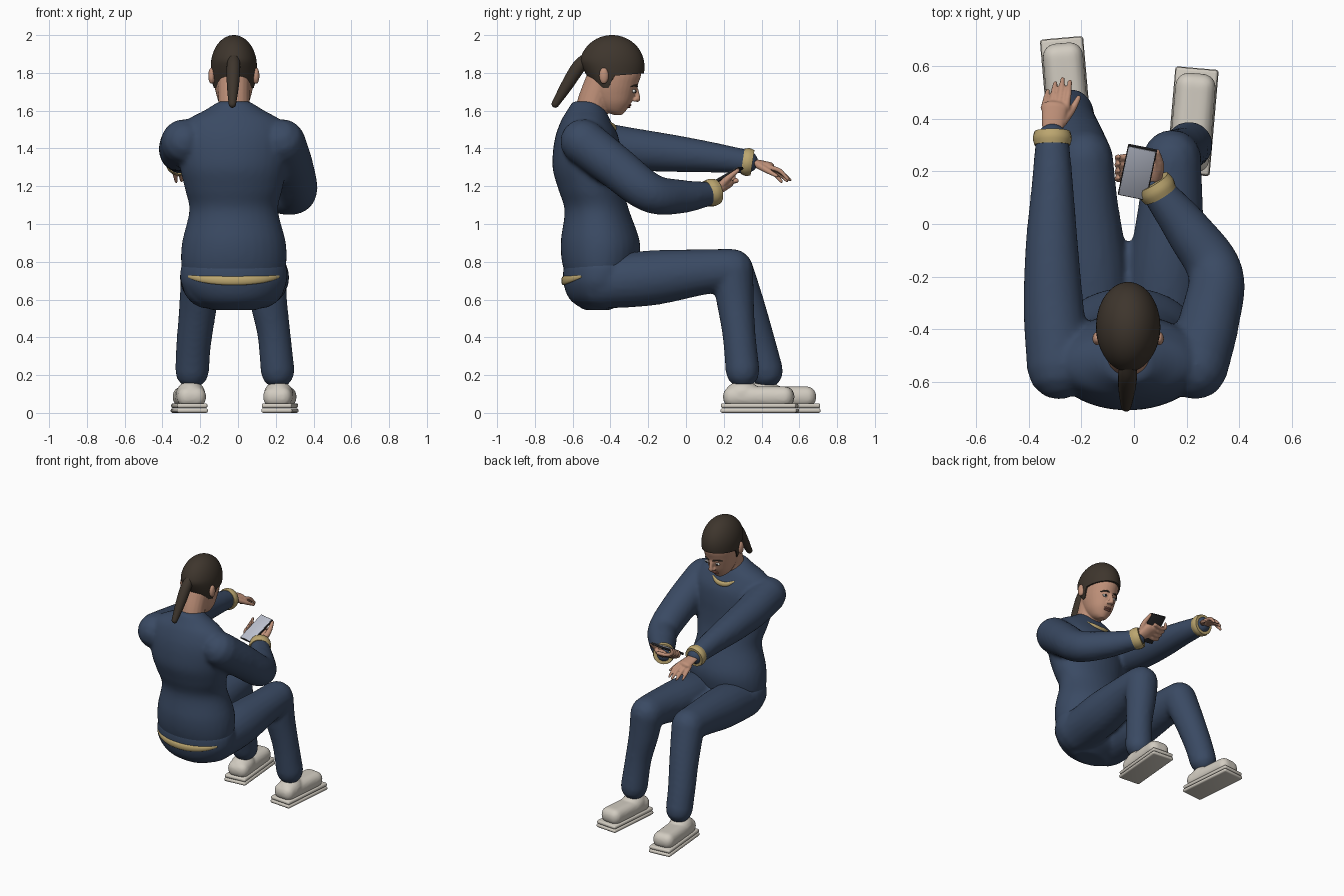
import bpy, bmesh, math
from mathutils import Vector, Matrix

if "Cube" in bpy.data.objects:
    bpy.data.objects.remove(bpy.data.objects["Cube"])

CX = -0.022  # body centre line


def material(name, rgb):
    m = bpy.data.materials.new(name)
    m.diffuse_color = (*rgb, 1)
    m.use_nodes = True
    m.node_tree.nodes["Principled BSDF"].inputs["Base Color"].default_value = m.diffuse_color
    return m


NAVY = material("navy_cloth", (0.042, 0.068, 0.125))
GOLD = material("gold_trim", (0.50, 0.38, 0.16))
SKIN = material("skin", (0.52, 0.28, 0.19))
HAIR = material("brown_hair", (0.048, 0.036, 0.026))
SHOE = material("off_white", (0.64, 0.60, 0.53))
DARK = material("dark_plastic", (0.02, 0.02, 0.022))
GLASS = material("screen_glass", (0.50, 0.53, 0.62))
WHITE = material("eye_white", (0.75, 0.75, 0.72))
LIP = material("lip", (0.38, 0.15, 0.11))


def finish(bm, name, mat, voxel=0, smooth=6, angle=50):
    bmesh.ops.recalc_face_normals(bm, faces=bm.faces)
    me = bpy.data.meshes.new(name)
    bm.to_mesh(me)
    bm.free()
    ob = bpy.data.objects.new(name, me)
    bpy.context.collection.objects.link(ob)
    me.materials.append(mat)
    bpy.ops.object.select_all(action='DESELECT')
    ob.select_set(True)
    bpy.context.view_layer.objects.active = ob
    bpy.ops.object.shade_smooth_by_angle(angle=math.radians(angle))
    if voxel:  # fuse overlapping volumes into one soft skin
        r = ob.modifiers.new("fuse", 'REMESH')
        r.mode, r.voxel_size, r.use_smooth_shade = 'VOXEL', voxel, True
        s = ob.modifiers.new("soften", 'SMOOTH')
        s.factor, s.iterations = 0.5, smooth
    return ob


def skin_rings(bm, rings, n=24):
    """Rings of (centre, u, v) joined into a closed skin."""
    loops = []
    for c, u, v in rings:
        loops.append([bm.verts.new(c + u * math.cos(a) + v * math.sin(a))
                      for a in (2 * math.pi * k / n for k in range(n))])
    for a, b in zip(loops, loops[1:]):
        for k in range(n):
            bm.faces.new((a[k], a[(k + 1) % n], b[(k + 1) % n], b[k]))
    bm.faces.new(loops[0])
    bm.faces.new(loops[-1])


def spline(pts, steps):
    """Catmull-Rom through tuples of any length."""
    p = [Vector(q) for q in pts]
    p = [2 * p[0] - p[1]] + p + [2 * p[-1] - p[-2]]
    out = []
    for i in range(1, len(p) - 2):
        a, b, c, d = p[i - 1:i + 3]
        for s in range(steps):
            t = s / steps
            out.append(0.5 * (2 * b + (c - a) * t + (2 * a - 5 * b + 4 * c - d) * t * t
                              + (3 * b - a - 3 * c + d) * t ** 3))
    return out + [p[-2]]


def levels(bm, rows, steps=5, n=32):
    """Horizontal cross-sections given as (z, x0, x1, y0, y1)."""
    skin_rings(bm, [(Vector(((a + b) / 2, (c + d) / 2, z)), Vector(((b - a) / 2, 0, 0)),
                     Vector((0, (d - c) / 2, 0))) for z, a, b, c, d in spline(rows, steps)], n)


def tube(bm, pts, side=(1, 0, 0), flat=1.0, steps=6, n=20, round_ends=True):
    """Tube through (x, y, z, radius); flat squashes it across the side axis."""
    s = spline([tuple(p) for p in pts], steps)
    pos = [Vector(q[:3]) for q in s]
    rings = []
    for i, q in enumerate(s):
        t = (pos[min(i + 1, len(s) - 1)] - pos[max(i - 1, 0)]).normalized()
        u = (Vector(side) - t * t.dot(Vector(side))).normalized()
        rings.append((pos[i], u * q[3], t.cross(u) * q[3] * flat))
    if round_ends:
        for end, sign in ((0, -1), (-1, 1)):
            c, u, v = rings[end]
            t = u.cross(v).normalized() * sign * min(u.length, v.length)
            caps = [(c + t * math.sin(a), u * math.cos(a), v * math.cos(a)) for a in (0.5, 1.0, 1.45)]
            rings = rings + caps if sign > 0 else caps[::-1] + rings
    skin_rings(bm, rings, n)


def ball(bm, c, size, segs=24):
    bmesh.ops.create_uvsphere(bm, u_segments=segs, v_segments=segs // 2, radius=1,
                              matrix=Matrix.Translation(c) @ Matrix.Diagonal((*size, 1)))


def rounded_box(bm, mat, size, bevel, segs=4):
    g = bmesh.ops.create_cube(bm, size=1, matrix=mat @ Matrix.Diagonal((*size, 1)))
    edges = list({e for v in g['verts'] for e in v.link_edges})
    bmesh.ops.bevel(bm, geom=edges, offset=bevel, segments=segs, affect='EDGES', profile=0.5)


# sweater: torso and both sleeves fused
bm = bmesh.new()
levels(bm, [(.70, -.285, .24, -.63, -.28), (.80, -.302, .257, -.657, -.25), (.91, -.295, .252, -.663, -.245),
            (1.07, -.258, .213, -.643, -.30), (1.18, -.28, .235, -.675, -.33), (1.285, -.305, .255, -.705, -.34),
            (1.38, -.315, .27, -.705, -.345), (1.47, -.31, .27, -.69, -.36), (1.55, -.27, .225, -.66, -.40),
            (1.60, -.18, .14, -.63, -.425), (1.65, -.10, .06, -.60, -.46)])
tube(bm, [(-.285, -.545, 1.435, .122), (-.305, -.32, 1.40, .115), (-.312, -.08, 1.375, .10),
          (-.31, .12, 1.355, .082), (-.31, .32, 1.33, .064)])
tube(bm, [(.235, -.545, 1.435, .122), (.285, -.37, 1.30, .115), (.31, -.19, 1.165, .105),
          (.21, -.03, 1.145, .09), (.09, .125, 1.16, .064)], side=(0, 0, 1))
finish(bm, "sweater", NAVY, 0.014)

# trousers: seat, thighs and shins fused
bm = bmesh.new()
levels(bm, [(.545, -.14, .10, -.54, -.40), (.60, -.24, .20, -.615, -.30), (.68, -.30, .255, -.648, -.26),
            (.76, -.305, .26, -.65, -.25), (.80, -.29, .245, -.64, -.26)])
tube(bm, [(.11, -.45, .69, .14), (.125, -.18, .715, .146), (.14, .08, .745, .122), (.143, .245, .757, .112)])
tube(bm, [(.143, .245, .757, .112), (.16, .26, .60, .10), (.19, .28, .42, .088), (.21, .30, .22, .09)])
tube(bm, [(-.155, -.45, .69, .14), (-.165, -.18, .715, .143), (-.183, .08, .745, .122), (-.19, .245, .757, .112)])
tube(bm, [(-.19, .245, .757, .112), (-.212, .32, .56, .10), (-.235, .385, .36, .092), (-.243, .425, .22, .09)])
finish(bm, "trousers", NAVY, 0.014)

# shoes: layered sole and rounded upper
for label, x, y, yaw in (("right", .222, .39, -5), ("left", -.258, .505, 5)):
    base = Matrix.Translation((x, y, 0)) @ Matrix.Rotation(math.radians(yaw), 4, 'Z')
    bm = bmesh.new()
    for z, w, l, h in ((.012, .165, .405, .024), (.038, .16, .40, .026)):
        rounded_box(bm, base @ Matrix.Translation((0, 0, z)), (w, l, h), .011, 3)
    finish(bm, label + "_sole", SHOE)
    bm = bmesh.new()
    rounded_box(bm, base @ Matrix.Translation((0, -.005, .085)), (.153, .375, .11), .05, 6)
    ball(bm, base @ Vector((0, -.09, .10)), (.078, .095, .07))
    finish(bm, label + "_shoe_upper", SHOE, 0.009, 3)

# gold cuffs, back waist strip and collar
for label, a, b, r in (("left", (-.31, .30, 1.332), (-.31, .352, 1.324), .068),
                       ("right", (.10, .11, 1.16), (.07, .16, 1.172), .068)):
    bm = bmesh.new()
    mid = [(p + q) / 2 for p, q in zip(a, b)]
    tube(bm, [(*a, r), (*mid, r + .006), (*b, r)], side=(0, 0, 1), round_ends=False, steps=3)
    finish(bm, label + "_cuff", GOLD)
bm = bmesh.new()
arc = []
for k in range(11):
    s = k / 5 - 1
    a = math.radians(-90 + 58 * s)
    arc.append((CX + .282 * math.cos(a), -.452 + .196 * math.sin(a), .70 + .022 * s * s, .024 - .017 * s * s))
tube(bm, arc, side=(0, 0, 1), flat=0.5, steps=2)
finish(bm, "waist_strip", GOLD)
bm = bmesh.new()
tube(bm, [(CX - .085, -.405, 1.535, .008), (CX - .045, -.385, 1.515, .016), (CX, -.38, 1.508, .018),
          (CX + .045, -.385, 1.515, .016), (CX + .085, -.405, 1.535, .008)], side=(0, 0, 1), flat=0.7)
finish(bm, "collar", GOLD)

# head: neck, face, nose, chin and ears fused
bm = bmesh.new()
tube(bm, [(CX, -.51, 1.55, .088), (CX, -.49, 1.65, .083), (CX, -.45, 1.75, .085)])
levels(bm, [(.0 + 1.578, CX - .022, CX + .022, -.385, -.338), (1.60, CX - .052, CX + .052, -.44, -.318),
            (1.64, CX - .078, CX + .078, -.48, -.290), (1.69, CX - .094, CX + .094, -.51, -.270),
            (1.74, CX - .104, CX + .104, -.52, -.254), (1.80, CX - .108, CX + .108, -.52, -.236),
            (1.88, CX - .10, CX + .10, -.51, -.245)])
tube(bm, [(CX, -.266, 1.725, .009), (CX, -.258, 1.69, .012), (CX, -.258, 1.662, .017)], steps=4)
for s in (-1, 1):
    ball(bm, (CX + s * .014, -.272, 1.657), (.011, .014, .010))
    ball(bm, (CX + s * .118, -.435, 1.785), (.018, .026, .045))
finish(bm, "head", SKIN, 0.006, 3)

# eyes, brows and lips
for s, label in ((-1, "left"), (1, "right")):
    x = CX + s * .042
    for name, mat, c, size in (("eye", WHITE, (x, -.276, 1.703), (.018, .010, .009)),
                               ("iris", DARK, (x, -.268, 1.702), (.008, .005, .008))):
        bm = bmesh.new()
        ball(bm, c, size, 16)
        finish(bm, label + "_" + name, mat)
    bm = bmesh.new()
    tube(bm, [(CX + s * .018, -.257, 1.728, .004), (CX + s * .045, -.266, 1.734, .005),
              (CX + s * .07, -.291, 1.727, .003)], side=(0, 0, 1), n=8)
    finish(bm, label + "_brow", HAIR)
bm = bmesh.new()
for z, y in ((1.630, -.298), (1.620, -.304)):
    ball(bm, (CX, y, z), (.028, .010, .006), 16)
finish(bm, "lips", LIP)

# hair cap: an egg whose lower side is cut along the hairline
HAIRLINE = [(-.60, 1.765), (-.50, 1.745), (-.45, 1.72), (-.41, 1.72), (-.38, 1.785), (-.20, 1.80)]


def hairline(y):
    for (a, za), (b, zb) in zip(HAIRLINE, HAIRLINE[1:]):
        if y <= b:
            return za + (zb - za) * max(0, (y - a) / (b - a))
    return HAIRLINE[-1][1]


bm = bmesh.new()
ball(bm, (0, 0, 0), (1, 1, 1), 64)
for v in bm.verts:
    z = v.co.z * (.165 if v.co.z > 0 else .25)
    y = -.392 + v.co.y * .172
    if z < .03 and v.co.y < 0:
        y -= (.03 - z) * v.co.y * .45
    v.co = (CX + v.co.x * .122, y, max(1.835 + z, hairline(y)))
finish(bm, "hair_cap", HAIR)
bm = bmesh.new()
tube(bm, [(CX, -.52, 1.885, .028), (CX - .002, -.57, 1.83, .036), (CX - .005, -.63, 1.735, .032),
          (CX - .008, -.692, 1.635, .02)])
finish(bm, "ponytail", HAIR)

# left hand: reaching forward with drooping fingers
bm = bmesh.new()
tube(bm, [(-.31, .33, 1.328, .036), (-.308, .38, 1.322, .042), (-.30, .445, 1.305, .05)], flat=0.45)
for k, reach in enumerate((.055, .085, .10, .09)):
    x = -.341 + k * .028
    tube(bm, [(x, .44, 1.30, .014), (x + .008, .445 + reach * .55, 1.283 - .008 * (3 - k), .0125),
              (x + .014, .45 + reach, 1.225 + .004 * k, .009)], n=10, steps=4)
tube(bm, [(-.275, .385, 1.31, .02), (-.235, .435, 1.28, .015), (-.21, .48, 1.255, .010)], n=10, steps=4)
finish(bm, "left_hand", SKIN, 0.006, 2)

# right hand: palm under the handset, fingers and thumb around it
bm = bmesh.new()
tube(bm, [(.083, .14, 1.168, .036), (.065, .18, 1.185, .042), (.045, .225, 1.215, .045)], flat=0.55)
for k in range(4):
    y, z = .165 + k * .027, 1.185 + k * .015
    tube(bm, [(.04, y + .02, z, .014), (-.02, y + .01, z - .002, .013), (-.062, y + .005, z + .018, .012),
              (-.058, y + .01, z + .05, .009)], side=(0, 1, 0), n=10, steps=4)
tube(bm, [(.085, .175, 1.195, .022), (.098, .22, 1.24, .018), (.088, .275, 1.285, .011)], n=10, steps=4)
finish(bm, "right_hand", SKIN, 0.006, 2)

# handset with a screen plate on its upper face
long = Vector((.04, .19, .108)).normalized()
wide = Vector((.11, -.02, 0))
wide = (wide - long * wide.dot(long)).normalized()
up = wide.cross(long)
frame = Matrix((wide, long, up)).transposed().to_4x4()
frame.translation = Vector((.013, .197, 1.243))
for name, mat, size, lift, bevel in (("handset", DARK, (.112, .222, .014), 0, .004),
                                     ("screen", GLASS, (.104, .212, .003), .0075, .001)):
    bm = bmesh.new()
    rounded_box(bm, frame @ Matrix.Translation((0, 0, lift)), size, bevel, 2)
    finish(bm, name, mat, angle=30)
